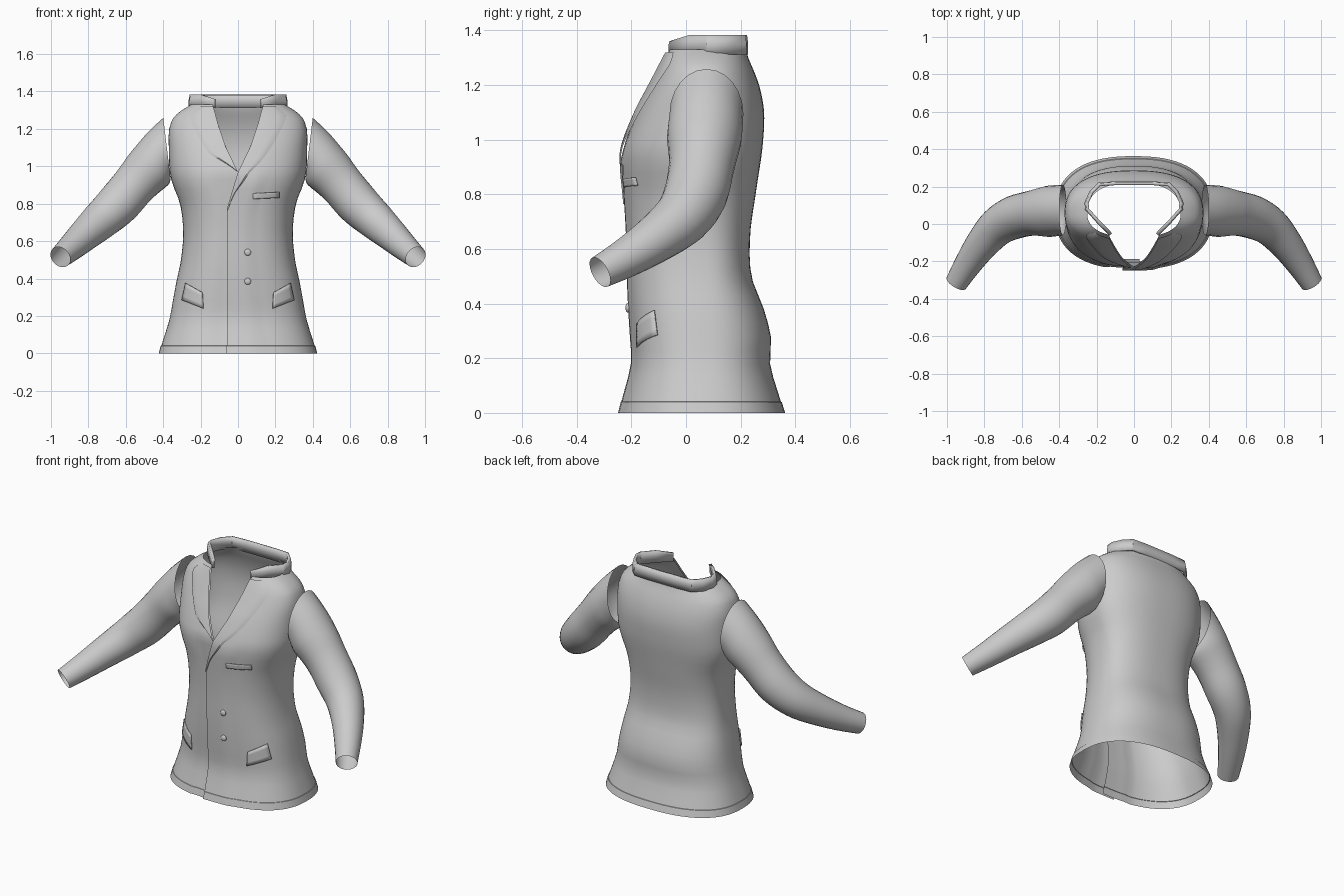
import bpy, math
from mathutils import Vector

if "Cube" in bpy.data.objects:
    bpy.data.objects.remove(bpy.data.objects["Cube"])

cloth = bpy.data.materials.new("light grey cloth")
cloth.diffuse_color = (0.6, 0.6, 0.6, 1)
cloth.use_nodes = True
cloth.node_tree.nodes["Principled BSDF"].inputs["Base Color"].default_value = cloth.diffuse_color


def make(name, verts, faces):
    me = bpy.data.meshes.new(name)
    me.from_pydata([tuple(v) for v in verts], [], faces)
    me.materials.append(cloth)
    ob = bpy.data.objects.new(name, me)
    bpy.context.collection.objects.link(ob)
    return ob


def grid(name, rows, closed=False):
    """Skin a list of equally long point rows."""
    n = len(rows[0])
    faces = []
    for r in range(len(rows) - 1):
        for c in range(n if closed else n - 1):
            d = (c + 1) % n
            faces.append((r * n + c, r * n + d, (r + 1) * n + d, (r + 1) * n + c))
    return make(name, [p for row in rows for p in row], faces)


def thicken(ob, t, offset=1):
    m = ob.modifiers.new("thickness", 'SOLIDIFY')
    m.thickness, m.offset = t, offset


def interp(table, t, smooth=True):
    """Interpolate rows (t, values...) along t."""
    t = min(max(t, table[0][0]), table[-1][0])
    i = 0
    while i < len(table) - 2 and t > table[i + 1][0]:
        i += 1
    a, b = table[i], table[i + 1]
    h = b[0] - a[0]
    s = (t - a[0]) / h
    out = []
    for k in range(1, len(a)):
        if smooth:
            p, q = table[max(i - 1, 0)], table[min(i + 2, len(table) - 1)]
            m0 = (b[k] - p[k]) / (b[0] - p[0]) * h
            m1 = (q[k] - a[k]) / (q[0] - a[0]) * h
            out.append((2*s**3 - 3*s*s + 1) * a[k] + (s**3 - 2*s*s + s) * m0
                       + (3*s*s - 2*s**3) * b[k] + (s**3 - s*s) * m1)
        else:
            out.append(a[k] + (b[k] - a[k]) * s)
    return out


# Body sections: height, half width, front y, back y
BODY = [(0, .42, -.24, .36), (.04, .41, -.23, .348), (.18, .367, -.195, .308),
        (.27, .35, -.198, .312), (.38, .33, -.205, .285), (.5, .305, -.21, .24),
        (.65, .293, -.213, .235), (.8, .31, -.222, .255), (.9, .348, -.23, .27),
        (.97, .365, -.228, .28), (1.1, .37, -.18, .286), (1.2, .368, -.13, .268),
        (1.26, .345, -.1, .245), (1.3, .30, -.082, .228), (1.33, .25, -.07, .22)]
# Front edges: height, edge x of the outer panel, edge x of the under panel
EDGE = [(0, -.06, .03), (.77, -.06, .03), (.97, 0, 0), (1.1, .064, -.064),
        (1.22, .105, -.105), (1.33, .135, -.135)]
P = .82
CY = .06


def section(z, u):
    w, f, b = interp(BODY, z)
    s, c = math.sin(u), math.cos(u)
    x = math.copysign(abs(s) ** P, s) * w
    y = CY - (CY - f) * c ** P if c > 0 else CY + (b - CY) * (-c) ** P
    return x, y


def angle(x, z):
    w = interp(BODY, z)[0]
    return math.copysign(math.asin(min(abs(x) / w, 1) ** (1 / P)), x)


def front(x, z, out=0):
    return Vector((x, section(z, angle(x, z))[1] - out, z))


# Jacket body, one wrap-around sheet overlapping at the front
rows = []
N = 72
heights = ([0, .04, .041] + [.08 + .05 * i for i in range(18)] + [.97]
           + [1.0 + .04 * i for i in range(7)] + [1.26, 1.28, 1.3, 1.315, 1.33])
for z in heights:
    e0, e1 = interp(EDGE, z, False)
    u0, u1 = angle(e0, z), 2 * math.pi + angle(e1, z)
    row = []
    for i in range(N + 1):
        x, y = section(z, u0 + (u1 - u0) * i / N)
        if z < .97:
            y += -.007 if i < 4 else (.007 if i > N - 4 else 0)
        k = 1.008 if z <= .04 else 1.0      # hem band
        row.append((x * k, y * k, z))
    rows.append(row)
grid("jacket_body", rows)

# Stand collar
half = [(.13, -.062), (.2, .01), (.258, .075), (.262, .115), (.235, .175), (.19, .22), (.1, .226)]
loop = half + [(-x, y) for x, y in reversed(half)]
rows = []
for z, k in ((1.312, 1.01), (1.35, 1.01), (1.383, .985)):
    row = []
    for i, (x, y) in enumerate(loop):
        drop = .022 if z > 1.37 and i in (0, len(loop) - 1) else 0
        row.append((x * k, CY + (y - CY) * k, z - drop))
    rows.append(row)
thicken(grid("collar", rows), .016, -1)

# Lapels: height, outer curve x
OUTER = [(.765, -.055), (.85, -.02), (.92, .03), (.97, .065), (1.03, .125), (1.1, .175),
         (1.18, .222), (1.26, .257), (1.285, .25), (1.32, .205)]


def lapel(name, side, low):
    rows = []
    for i in range(25):
        z = low + (1.32 - low) * i / 24
        inner = interp(EDGE, z, False)[0]
        outer = max(interp(OUTER, z)[0], inner + .002)
        if side < 0:        # the under lapel closes at the foot of the neck opening
            outer = inner + (outer - inner) * min(1, (z - low) / .1 + .03)
        row = []
        for j in range(7):
            x = inner + (outer - inner) * j / 6
            p = front(x, z, .012 if j < 6 else .007)
            row.append((p.x * side, p.y, z))
        rows.append(row)
    grid(name, rows)


lapel("outer_lapel", 1, .765)
lapel("under_lapel", -1, .97)


# Flaps laid on the body surface
def flap(name, corners, side=1):
    a, b, c, d = [Vector(p) for p in corners]
    rows = []
    for i in range(5):
        l, r = a.lerp(d, i / 4), b.lerp(c, i / 4)
        row = []
        for j in range(7):
            q = l.lerp(r, j / 6)
            p = front(q.x, q.y, .007)
            row.append((p.x * side, p.y, p.z))
        rows.append(row)
    thicken(grid(name, rows), .006, 0)


for side, label in ((1, "left"), (-1, "right")):
    flap(label + "_pocket_flap", ((.185, .24), (.3, .285), (.28, .375), (.19, .325)), side)
flap("breast_pocket", ((.08, .825), (.22, .832), (.22, .862), (.08, .855)))

# Buttons
for i, z in enumerate((.54, .385)):
    c = front(.052, z, .008)
    bpy.ops.mesh.primitive_uv_sphere_add(segments=14, ring_count=8, radius=.018, location=c)
    ob = bpy.context.object
    ob.name = "button_%d" % (i + 1)
    ob.scale = (1, .55, 1)
    ob.data.materials.append(cloth)

# Sleeves: path parameter, centre x, y, z, radius
ARM = [(0, .38, .075, 1.095, .15), (1, .46, .067, 1.005, .137), (2, .55, .057, .905, .12),
       (3, .64, .035, .80, .116), (4, .73, -.015, .715, .104), (5, .815, -.11, .638, .088),
       (6, .888, -.215, .57, .073), (7, .95, -.315, .515, .06)]


def sleeve(name, side):
    rows = []
    for i in range(29):
        t = i / 4
        x, y, z, r = interp(ARM, t)
        a, b = interp(ARM, max(t - .2, 0)), interp(ARM, min(t + .2, 7))
        tan = (Vector(b[:3]) - Vector(a[:3])).normalized()
        tan = tan.lerp(Vector((1, 0, -.12)), max(0, 1 - t / 1.5)).normalized()
        up = (Vector((0, 0, 1)) - tan * tan.z).normalized()
        across = tan.cross(up)
        tall = 1 + .1 * max(0, 1 - t)
        row = []
        for k in range(24):
            g = 2 * math.pi * k / 24
            p = Vector((x, y, z)) + (across * math.cos(g) * (2 - tall) + up * math.sin(g) * tall) * r
            row.append((p.x * side, p.y, p.z))
        rows.append(row)
    grid(name, rows, True)


sleeve("left_sleeve", 1)
sleeve("right_sleeve", -1)

# Soft cloth shading with sharp edges kept
for ob in list(bpy.context.scene.objects):
    bpy.ops.object.select_all(action='DESELECT')
    ob.select_set(True)
    bpy.context.view_layer.objects.active = ob
    bpy.ops.object.shade_smooth_by_angle(angle=math.radians(30))
